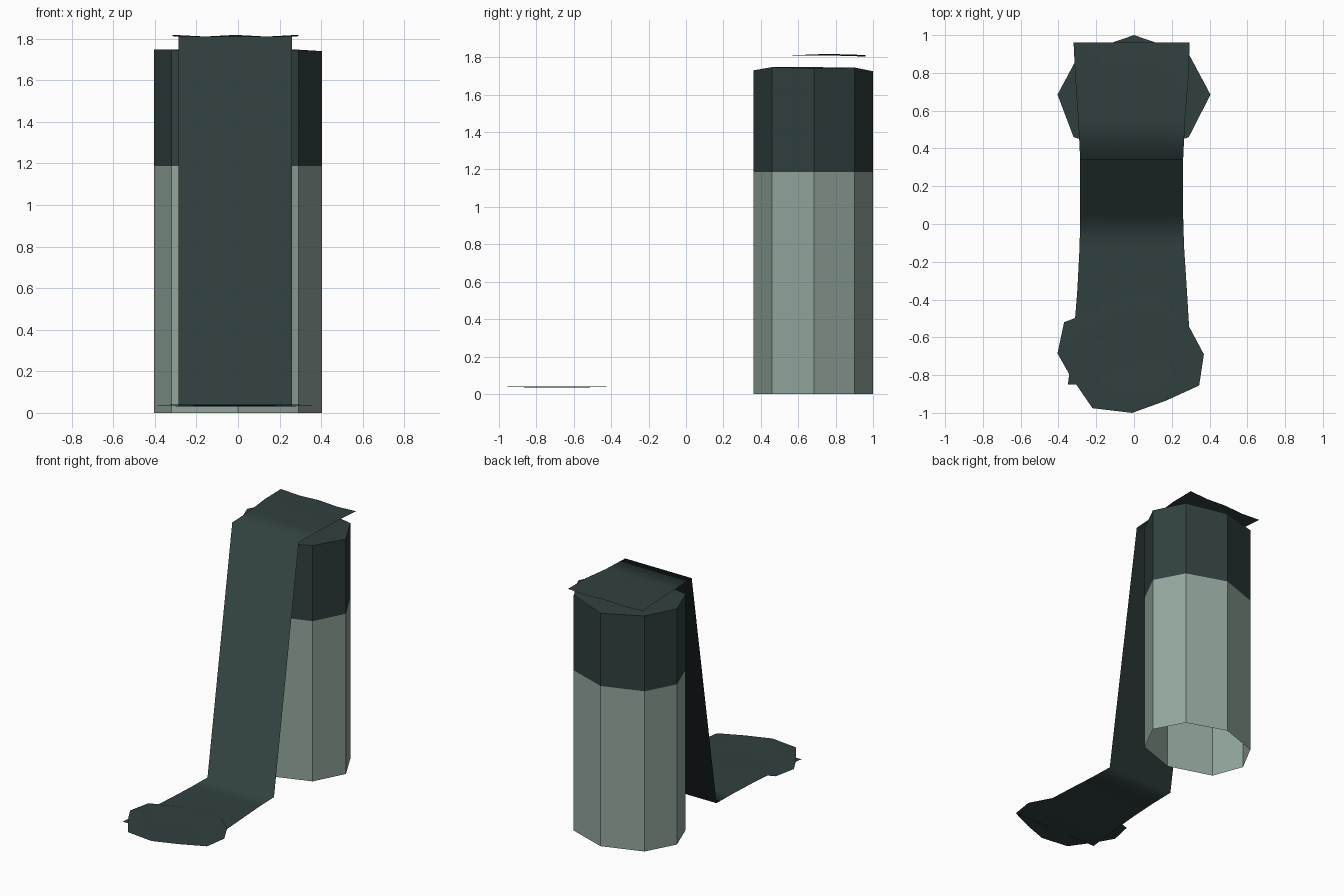
import bpy

if "Cube" in bpy.data.objects:
    bpy.data.objects.remove(bpy.data.objects["Cube"])

def material(name, rgb):
    m = bpy.data.materials.new(name)
    m.diffuse_color = (*rgb, 1)
    m.use_nodes = True
    m.node_tree.nodes["Principled BSDF"].inputs["Base Color"].default_value = m.diffuse_color
    return m

PALE = material("pale grey green", (0.29, 0.38, 0.335))
DARK = material("dark slate", (0.031, 0.051, 0.051))

def make(name, verts, faces, mats, smooth=False):
    me = bpy.data.meshes.new(name)
    me.from_pydata(verts, [], faces)
    for m in mats:
        me.materials.append(m)
    for p in me.polygons:
        p.use_smooth = smooth
    me.update()
    ob = bpy.data.objects.new(name, me)
    bpy.context.collection.objects.link(ob)
    return ob

# Column: eight-sided tube, open below, dark upper band and dark lid
outline = [(0, 0.36), (0.29, 0.46), (0.405, 0.685), (0.29, 0.90),
           (0, 1.0), (-0.29, 0.90), (-0.405, 0.685), (-0.32, 0.46)]
n = len(outline)
top_z = [1.73, 1.747, 1.74, 1.745, 1.725, 1.745, 1.747, 1.747]
verts = [(x, y, 0) for x, y in outline]
verts += [(x, y, 1.187) for x, y in outline]
verts += [(x, y, z) for (x, y), z in zip(outline, top_z)]
verts.append((0, 0.685, 1.747))
faces = []
for r in range(2):
    for i in range(n):
        j = (i + 1) % n
        faces.append((r * n + i, r * n + j, r * n + n + j, r * n + n + i))
faces += [(2 * n + i, 2 * n + (i + 1) % n, 3 * n) for i in range(n)]
column = make("column", verts, faces, [PALE, DARK])
for p in column.data.polygons:
    p.material_index = 1 if p.center.z > 1.187 else 0

# Falling sheet: one smooth strip with rows (left x, right x, y, z)
rows = [(-0.32, 0.295, 0.96, 1.808), (-0.31, 0.287, 0.76, 1.814),
        (-0.295, 0.27, 0.55, 1.81), (-0.285, 0.26, 0.34, 1.81),
        (-0.285, 0.26, 0.05, 0.032), (-0.288, 0.265, -0.12, 0.032),
        (-0.30, 0.28, -0.35, 0.032), (-0.32, 0.295, -0.6, 0.031),
        (-0.35, 0.325, -0.85, 0.031)]
cols = 4
verts, faces = [], []
for a, b, y, z in rows:
    for c in range(cols + 1):
        wave = 0.004 * (-1) ** c if y > 0.6 else 0
        verts.append((a + (b - a) * c / cols, y, z + wave))
w = cols + 1
for r in range(len(rows) - 1):
    for c in range(cols):
        k = r * w + c
        faces.append((k, k + w, k + w + 1, k + 1))
make("falling_sheet", verts, faces, [DARK], True)

# Splash pool: thin rippled disc at the foot, outer outline and inner ring
rim = [(-0.01, -0.38), (-0.20, -0.455), (-0.37, -0.52), (-0.405, -0.685),
       (-0.34, -0.80), (-0.22, -0.975), (-0.01, -1.0), (0.17, -0.935),
       (0.345, -0.855), (0.37, -0.69), (0.29, -0.54), (0.14, -0.41)]
n = len(rim)
cx, cy = -0.01, -0.69
verts = []
for s, z in ((1, 0.036), (0.75, 0.040), (0.5, 0.034)):
    verts += [(cx + (x - cx) * s, cy + (y - cy) * s, z) for x, y in rim]
verts.append((cx, cy, 0.037))
faces = []
for r in range(2):
    for i in range(n):
        j = (i + 1) % n
        faces.append((r * n + i, r * n + j, r * n + n + j, r * n + n + i))
faces += [(2 * n + i, 2 * n + (i + 1) % n, 3 * n) for i in range(n)]
make("splash_pool", verts, faces, [DARK], True)
